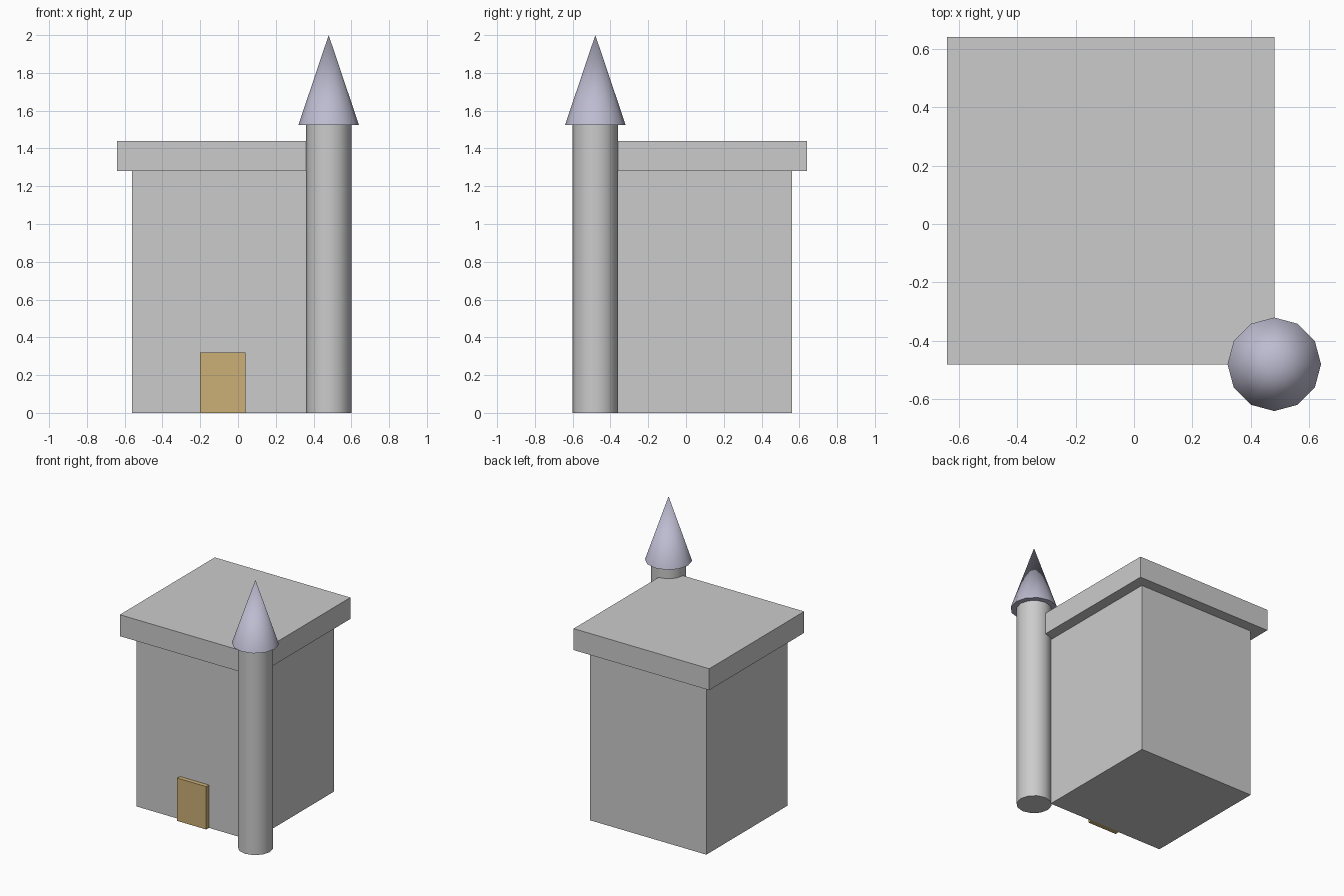
import bpy
import math

if "Cube" in bpy.data.objects:
    bpy.data.objects.remove(bpy.data.objects["Cube"])


def paint(obj, name, rgb):
    mat = bpy.data.materials.new(name)
    mat.diffuse_color = (*rgb, 1)
    mat.use_nodes = True
    mat.node_tree.nodes["Principled BSDF"].inputs["Base Color"].default_value = mat.diffuse_color
    obj.data.materials.append(mat)


def box(name, lo, hi):
    """Box between two opposite corners."""
    bpy.ops.mesh.primitive_cube_add(size=1)
    obj = bpy.context.object
    obj.name = name
    obj.location = [(a + b) / 2 for a, b in zip(lo, hi)]
    obj.scale = [b - a for a, b in zip(lo, hi)]
    bpy.ops.object.transform_apply(location=False, rotation=False, scale=True)
    return obj


def round_part(name, centre, z0, z1, r_bottom, r_top):
    """Smooth twelve-sided cylinder or cone from z0 to z1."""
    bpy.ops.mesh.primitive_cone_add(vertices=12, radius1=r_bottom, radius2=r_top,
                                    depth=z1 - z0, location=(*centre, (z0 + z1) / 2))
    obj = bpy.context.object
    obj.name = name
    bpy.ops.object.shade_smooth_by_angle(angle=math.radians(40))
    return obj


# Main keep and its overhanging flat roof
box("keep_walls", (-0.56, -0.40, 0), (0.40, 0.56, 1.28))
box("roof_slab", (-0.64, -0.48, 1.28), (0.48, 0.64, 1.44))

# Door standing slightly proud of the front wall
door = box("door", (-0.20, -0.432, 0), (0.04, -0.395, 0.32))
paint(door, "door_wood", (0.60, 0.43, 0.18))

# Corner turret with a pointed roof
corner = (0.48, -0.48)
round_part("turret", corner, 0, 1.525, 0.12, 0.12)
spire = round_part("turret_roof", corner, 1.525, 2.0, 0.16, 0)
paint(spire, "slate", (0.51, 0.50, 0.63))
